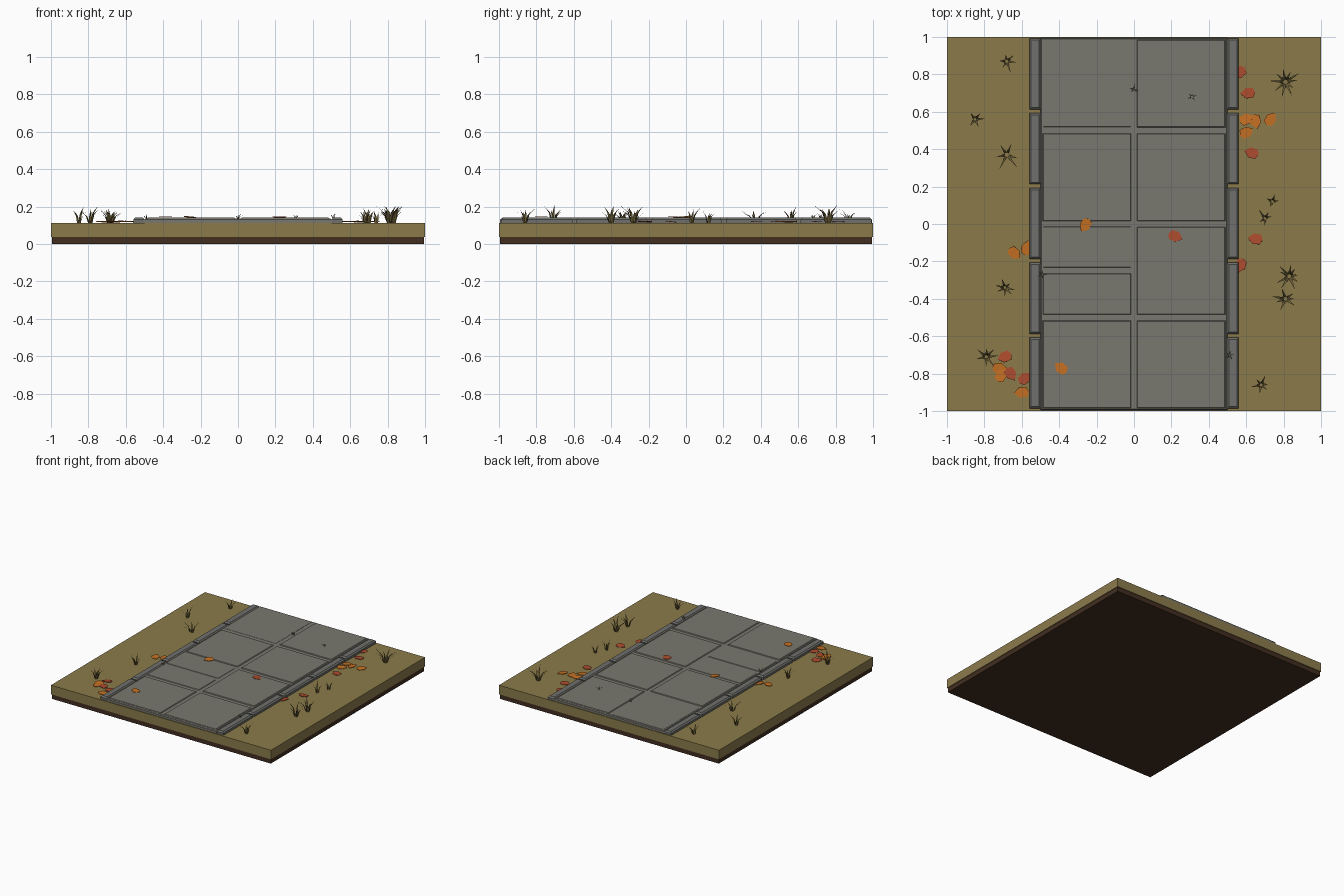
import bpy, bmesh, math, random
from mathutils import Vector, Matrix

if "Cube" in bpy.data.objects:
    bpy.data.objects.remove(bpy.data.objects["Cube"])

random.seed(7)

def mat(name, rgb):
    m = bpy.data.materials.new(name)
    lin = [(c / 255 / 12.92 if c < 11 else ((c / 255 + 0.055) / 1.055) ** 2.4) for c in rgb]
    m.diffuse_color = (*lin, 1)
    m.use_nodes = True
    m.node_tree.nodes["Principled BSDF"].inputs["Base Color"].default_value = m.diffuse_color
    return m

SOIL = mat("dark_soil", (66, 46, 32))
TURF = mat("dry_turf", (139, 123, 75))
STONE = mat("paving_stone", (121, 119, 110))
CURB = mat("curb_stone", (112, 112, 109))
BLADE = mat("dry_grass", (112, 98, 56))
ORANGE = mat("orange_leaf", (198, 113, 36))
RED = mat("red_leaf", (172, 76, 46))

def finish(name, bm, m):
    me = bpy.data.meshes.new(name)
    bm.to_mesh(me)
    bm.free()
    me.materials.append(m)
    ob = bpy.data.objects.new(name, me)
    bpy.context.collection.objects.link(ob)
    return ob

def box(name, x0, x1, y0, y1, z0, z1, m, bevel=0):
    bm = bmesh.new()
    bmesh.ops.create_cube(bm, size=1)
    for v in bm.verts:
        v.co = ((x0 + x1) / 2 + v.co.x * (x1 - x0),
                (y0 + y1) / 2 + v.co.y * (y1 - y0),
                (z0 + z1) / 2 + v.co.z * (z1 - z0))
    if bevel:
        edges = [e for e in bm.edges if all(v.co.z > (z0 + z1) / 2 for v in e.verts)]
        bmesh.ops.bevel(bm, geom=edges, offset=bevel, segments=1, affect='EDGES')
    return finish(name, bm, m)

# ground layers
box("soil", -0.995, 0.995, -0.995, 0.995, 0, 0.038, SOIL)
box("turf", -1, 1, -1, 1, 0.038, 0.113, TURF)

# path bed and paving slabs (x0, x1, y0, y1, top)
box("path_bed", -0.5, 0.5, -0.995, 0.995, 0.1, 0.136, STONE, 0.006)
slabs = [(0.015, 0.488, y, y + 0.47, 0.141) for y in (-0.985, -0.485, 0.015, 0.515)]
slabs += [(-0.488, -0.015, -0.985, -0.515, 0.141),
          (-0.488, -0.015, -0.485, -0.262, 0.139),
          (-0.488, -0.015, -0.235, -0.01, 0.138),
          (-0.488, -0.015, 0.015, 0.485, 0.141),
          (-0.488, -0.015, 0.515, 0.985, 0.137)]
for i, (x0, x1, y0, y1, top) in enumerate(slabs):
    box(f"paving_slab_{i}", x0, x1, y0, y1, 0.11, top, STONE, 0.005)

# curb stones down both sides
for side in (-1, 1):
    for i in range(5):
        y = -0.797 + i * 0.4
        xa, xb = sorted((side * 0.497, side * 0.56))
        box(f"curb_stone_{side}_{i}", xa, xb, y - 0.19, y + 0.19, 0.105, 0.14, CURB, 0.01)

# grass tufts: bent, tapering blades leaning outwards
def tuft(name, x, y, z, count, height, spread):
    bm = bmesh.new()
    for i in range(count):
        a = math.tau * (i + random.uniform(-0.35, 0.35)) / count
        d = Vector((math.cos(a), math.sin(a), 0))
        side = Vector((-d.y, d.x, 0))
        h = height * random.uniform(0.6, 1)
        lean = spread * random.uniform(0.5, 1)
        w = height * 0.075
        root = Vector((x, y, z)) + d * spread * 0.15
        mid = root + d * lean * 0.3 + Vector((0, 0, h * 0.6))
        tip = root + d * lean + Vector((0, 0, h))
        r0, r1, m0, m1, t = [bm.verts.new(p) for p in
                             (root - side * w, root + side * w,
                              mid - side * w * 0.8, mid + side * w * 0.8, tip)]
        bm.faces.new((r0, r1, m1, m0))
        bm.faces.new((m0, m1, t))
    finish(name, bm, BLADE)

TUFTS = [(-0.68, 0.87, 6, 0.075, 0.06), (-0.85, 0.56, 5, 0.095, 0.05),
         (-0.68, 0.37, 6, 0.08, 0.08), (-0.69, -0.34, 7, 0.08, 0.055),
         (-0.79, -0.71, 7, 0.095, 0.06), (0.81, 0.76, 10, 0.1, 0.08),
         (0.74, 0.12, 4, 0.085, 0.05), (0.70, 0.03, 5, 0.085, 0.05),
         (0.83, -0.28, 9, 0.1, 0.075), (0.81, -0.40, 7, 0.095, 0.07),
         (0.68, -0.86, 6, 0.08, 0.055)]
for i, (x, y, n, h, s) in enumerate(TUFTS):
    tuft(f"grass_tuft_{i}", x, y, 0.112, n, h, s)

# small weeds in the path joints
for i, (x, y) in enumerate([(0, 0.72), (0.31, 0.68), (-0.49, -0.27), (0.51, -0.70)]):
    tuft(f"joint_weed_{i}", x, y, 0.136, 5, 0.03, 0.03)

# fallen leaves: flat pointed plates, lightly tilted
def leaf(name, x, y, z, angle, m):
    outline = [(0.042, 0), (0.012, 0.028), (-0.026, 0.026),
               (-0.038, 0), (-0.026, -0.026), (0.012, -0.028)]
    rot = (Matrix.Translation((x, y, z)) @ Matrix.Rotation(angle, 4, 'Z')
           @ Matrix.Rotation(random.uniform(-0.12, 0.12), 4, 'X'))
    bm = bmesh.new()
    f = bm.faces.new([bm.verts.new((px, py, 0)) for px, py in outline])
    up = bmesh.ops.extrude_face_region(bm, geom=[f])
    for v in up["geom"]:
        if isinstance(v, bmesh.types.BMVert):
            v.co.z += 0.003
    bm.transform(rot)
    bmesh.ops.recalc_face_normals(bm, faces=bm.faces)
    finish(name, bm, m)

RED_SPOTS = [(0.565, 0.81), (0.61, 0.70), (0.63, 0.38), (0.65, -0.08), (0.57, -0.22),
             (0.22, -0.065), (-0.69, -0.71), (-0.66, -0.80), (-0.585, -0.825)]
ORANGE_SPOTS = [(0.60, 0.56), (0.60, 0.49), (0.65, 0.55), (0.73, 0.56), (-0.26, -0.005),
                (-0.64, -0.155), (-0.575, -0.13), (-0.39, -0.77), (-0.72, -0.77),
                (-0.71, -0.81), (-0.60, -0.90)]
for label, spots, m in (("red", RED_SPOTS, RED), ("orange", ORANGE_SPOTS, ORANGE)):
    for i, (x, y) in enumerate(spots):
        z = 0.143 if abs(x) < 0.5 else 0.118
        leaf(f"{label}_leaf_{i}", x, y, z, random.uniform(0, math.tau), m)
